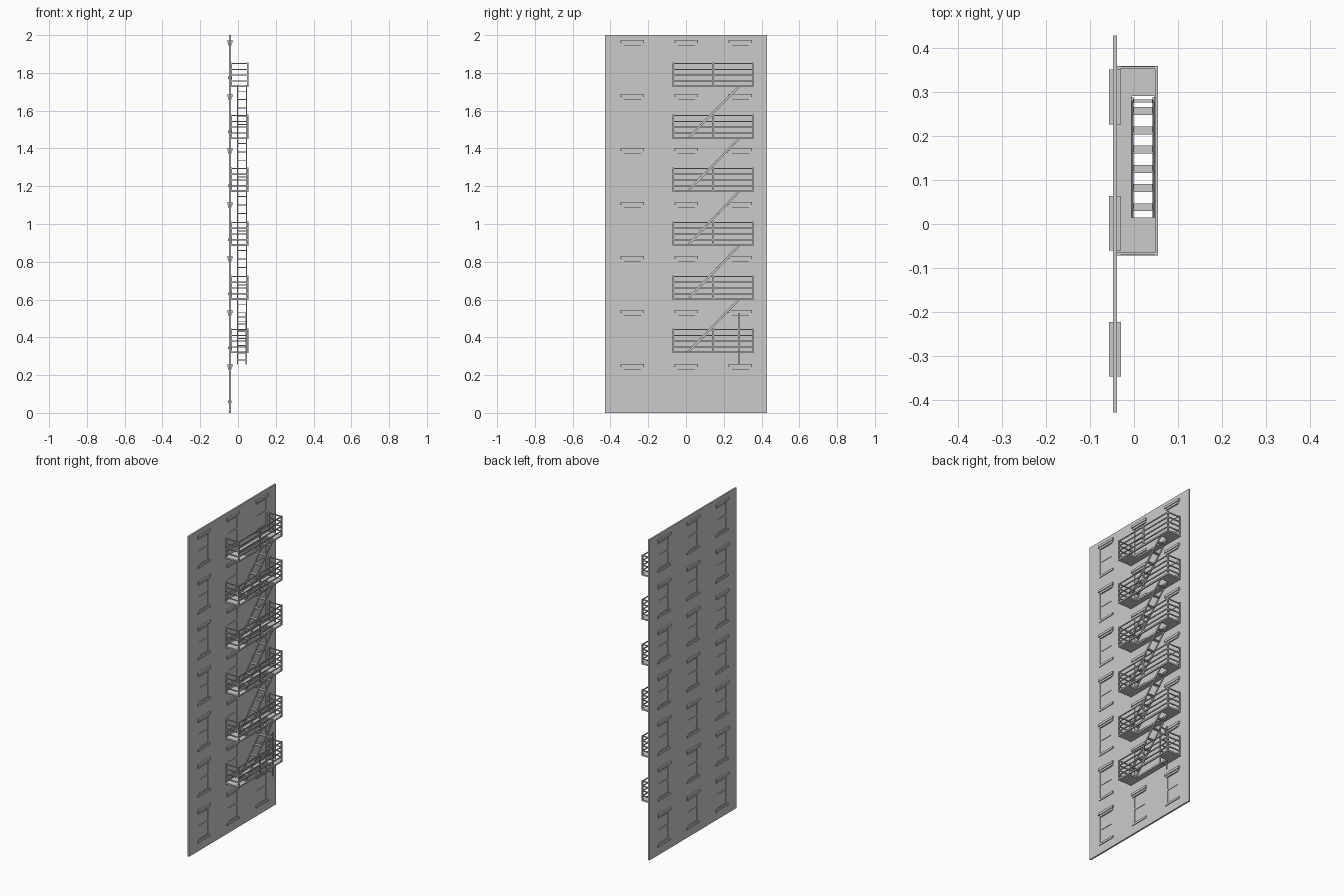
import bpy, bmesh, math
from mathutils import Matrix, Vector

if "Cube" in bpy.data.objects:
    bpy.data.objects.remove(bpy.data.objects["Cube"])

def finish(bm, name):
    bmesh.ops.recalc_face_normals(bm, faces=bm.faces)
    me = bpy.data.meshes.new(name)
    bm.to_mesh(me)
    bm.free()
    ob = bpy.data.objects.new(name, me)
    bpy.context.collection.objects.link(ob)
    return ob

def box(bm, x0, x1, y0, y1, z0, z1):
    m = Matrix.Translation(((x0+x1)/2, (y0+y1)/2, (z0+z1)/2)) @ Matrix.Diagonal((x1-x0, y1-y0, z1-z0, 1))
    bmesh.ops.create_cube(bm, size=1, matrix=m)

def bar(bm, a, b, w, d):
    # rectangular bar lying in a plane of constant x
    a, b = Vector(a), Vector(b)
    t = b - a
    rot = Matrix.Rotation(-math.atan2(t.y, t.z), 4, 'X')
    bmesh.ops.create_cube(bm, size=1, matrix=Matrix.Translation((a+b)/2) @ rot @ Matrix.Diagonal((w, d, t.length, 1)))

def holed_panel(name, us, vs, is_hole, place, offset):
    # flat grid with cells left out, extruded by offset
    bm = bmesh.new()
    verts = [[bm.verts.new(place(u, v)) for v in vs] for u in us]
    for i in range(len(us)-1):
        for j in range(len(vs)-1):
            if not is_hole(i, j):
                bm.faces.new((verts[i][j], verts[i+1][j], verts[i+1][j+1], verts[i][j+1]))
    for v in [v for v in bm.verts if not v.link_faces]:
        bm.verts.remove(v)
    r = bmesh.ops.extrude_face_region(bm, geom=bm.faces[:], use_keep_orig=True)
    bmesh.ops.translate(bm, vec=offset, verts=[g for g in r['geom'] if isinstance(g, bmesh.types.BMVert)])
    return finish(bm, name)

# wall with window openings
WX, HT, HW = -0.043, 0.005, 0.053
FLOOR = 0.2858
cols = [-0.284, 0.002, 0.288]
ys = [-0.428] + [c + s*HW for c in cols for s in (-1, 1)] + [0.428]
zs = [0] + [z + FLOOR*k for k in range(7) for z in (0.062, 0.242)] + [2.0]
holed_panel("wall", ys, zs, lambda i, j: i % 2 == 1 and j % 2 == 1,
            lambda u, v: (WX-HT, u, v), (2*HT, 0, 0))

# windows, the same on both faces of the wall
sash, glass, lintel, sill = (bmesh.new() for _ in range(4))
for c in cols:
    for k in range(7):
        z = FLOOR*k
        b, t, m = z+0.062, z+0.242, z+0.152
        f = 0.008
        box(glass, WX-0.001, WX+0.001, c-HW, c+HW, b, t)
        for s in (-1, 1):
            box(sash, WX-0.004, WX+0.004, c+s*(HW-f/2)-f/2, c+s*(HW-f/2)+f/2, b, t)
        for zz in (b+f/2, m, t-f/2):
            box(sash, WX-0.004, WX+0.004, c-HW+f, c+HW-f, zz-f/2, zz+f/2)
        box(lintel, WX-0.0135, WX+0.0135, c-0.062, c+0.062, z+0.243, z+0.258)
        box(lintel, WX-0.009, WX+0.009, c-0.056, c+0.056, z+0.231, z+0.243)
        box(sill, WX-0.0095, WX+0.0095, c-0.06, c+0.06, z+0.052, z+0.065)
finish(sash, "window_sashes")
finish(glass, "window_panes")
finish(lintel, "window_lintels")
finish(sill, "window_sills")

# platforms with stair openings and railings
X0, X1, Y0, Y1 = -0.038, 0.055, -0.071, 0.358
SX0, SX1 = -0.006, 0.047
levels = [0.317, 0.598, 0.884, 1.17, 1.45, 1.725]
R = 0.007
for n, z in enumerate(levels):
    holed_panel(f"platform_{n+1}", [X0, SX0, SX1, X1], [Y0, 0.015, 0.29, Y1],
                lambda i, j: i == 1 and j == 1, lambda u, v: (u, v, z), (0, 0, 0.009))
    bm = bmesh.new()
    top = z + 0.129
    for y in (Y0, (Y0+Y1-R)/2, Y1-R):
        box(bm, X1-R, X1, y, y+R, z, top)
    for y in (Y0, Y1-R):
        box(bm, X0, X0+R, y, y+R, z, top)
    for i in range(1, 5):
        h = z + 0.002 + 0.0305*i
        box(bm, X1-R+0.001, X1-0.001, Y0, Y1, h-0.003, h+0.003)
        for y in (Y0, Y1-R):
            box(bm, X0, X1, y+0.001, y+R-0.001, h-0.003, h+0.003)
    finish(bm, f"railing_{n+1}")

# stair flights between platforms
for n in range(5):
    lo, hi = levels[n]+0.004, levels[n+1]+0.006
    a, b = (0.01, lo), (0.284, hi)
    bm = bmesh.new()
    for x in (SX0+0.0025, SX1-0.0025):
        bar(bm, (x, *a), (x, *b), 0.005, 0.011)
    for i in range(6):
        y = 0.038 + 0.0436*i
        z = lo + (y-a[0])/(b[0]-a[0])*(hi-lo)
        box(bm, SX0+0.003, SX1-0.003, y-0.009, y+0.009, z-0.0025, z+0.0025)
    finish(bm, f"stair_flight_{n+1}")

# drop ladder through the lowest platform
bm = bmesh.new()
for x in (SX0, SX1-0.006):
    box(bm, x, x+0.006, 0.275, 0.283, 0.256, 0.53)
for i in range(7):
    z = 0.28 + 0.038*i
    box(bm, SX0+0.003, SX1-0.003, 0.276, 0.282, z-0.003, z+0.003)
finish(bm, "drop_ladder")
